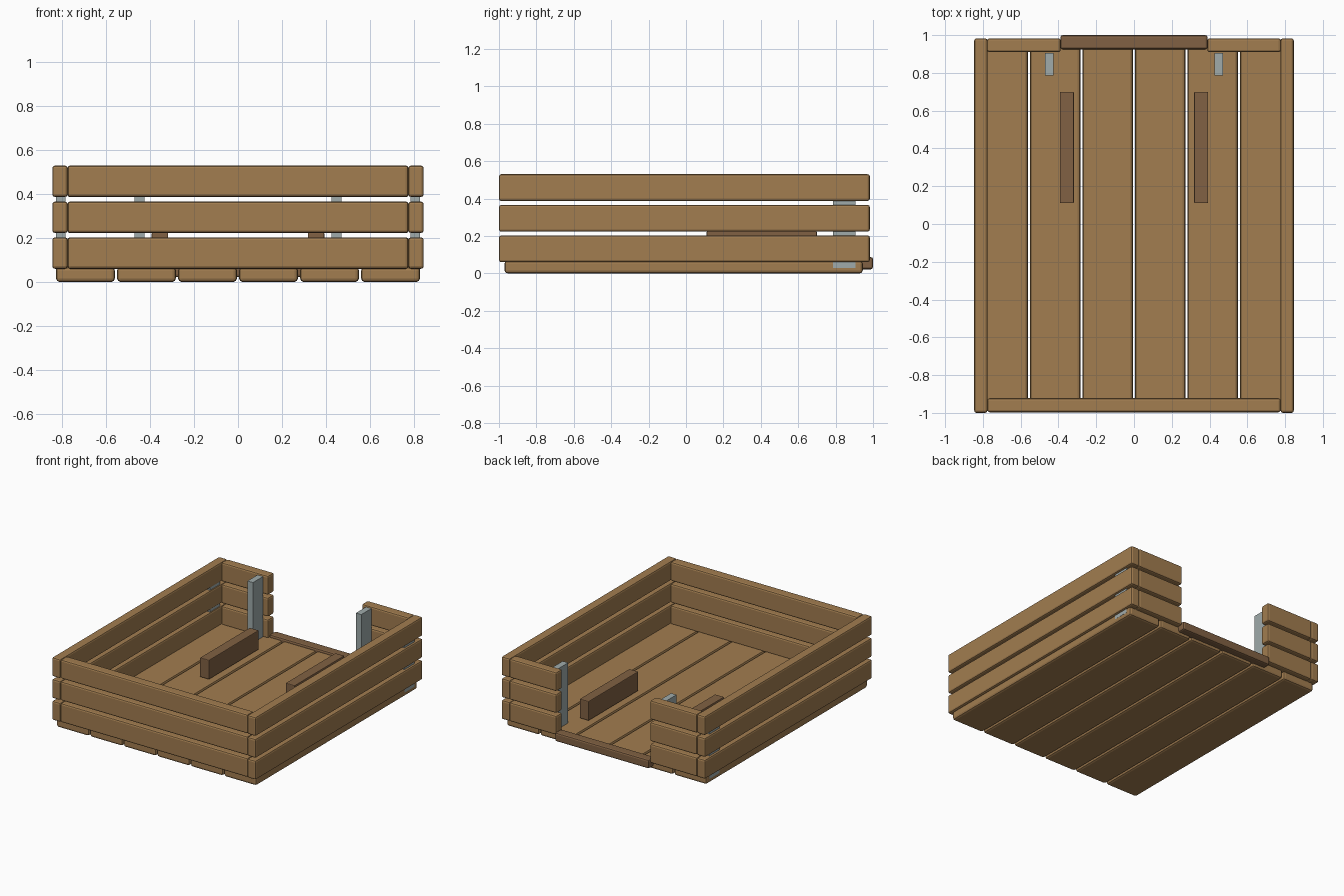
import bpy
import bmesh
from mathutils import Vector

if "Cube" in bpy.data.objects:
    bpy.data.objects.remove(bpy.data.objects["Cube"])


def material(name, rgb):
    m = bpy.data.materials.new(name)
    m.diffuse_color = (*rgb, 1)
    m.use_nodes = True
    m.node_tree.nodes["Principled BSDF"].inputs["Base Color"].default_value = m.diffuse_color
    return m


WOOD = material("wood", (0.36, 0.205, 0.08))
DARK = material("dark_wood", (0.22, 0.12, 0.056))
METAL = material("metal", (0.35, 0.41, 0.41))


def box(name, x, y, z, mat, bevel=0.012):
    """Rounded box from (min, max) ranges."""
    bm = bmesh.new()
    bmesh.ops.create_cube(bm, size=1)
    for v in bm.verts:
        v.co = Vector([(r[0] + r[1]) / 2 + c * (r[1] - r[0]) for r, c in zip((x, y, z), v.co)])
    if bevel:
        bmesh.ops.bevel(bm, geom=bm.edges[:], offset=bevel, segments=2,
                        profile=0.5, affect='EDGES', clamp_overlap=True)
    mesh = bpy.data.meshes.new(name)
    bm.to_mesh(mesh)
    bm.free()
    mesh.materials.append(mat)
    ob = bpy.data.objects.new(name, mesh)
    bpy.context.collection.objects.link(ob)
    return ob


def pair(name, x, y, z, mat, bevel=0.012):
    """Same box on the right and the left."""
    box(name + "_right", x, y, z, mat, bevel)
    box(name + "_left", (-x[1], -x[0]), y, z, mat, bevel)


# Floor planks
for i in range(6):
    c = -0.695 + i * 0.278
    box(f"floor_plank_{i + 1}", (c - 0.134, c + 0.134), (-0.97, 0.945), (0, 0.068), WOOD, 0.016)

# Three rows of wall slats, the back ones leaving an entrance
for i, z0 in enumerate((0.06, 0.223, 0.387)):
    z = (z0, z0 + 0.143)
    box(f"front_slat_{i + 1}", (-0.776, 0.776), (-0.997, -0.922), z, WOOD)
    pair(f"side_slat_{i + 1}", (0.776, 0.846), (-1, 0.983), z, WOOD)
    pair(f"back_slat_{i + 1}", (0.388, 0.778), (0.91, 0.983), z, WOOD)

# Metal posts beside the entrance and inside the side walls
pair("entrance_post", (0.427, 0.472), (0.787, 0.906), (0.03, 0.52), METAL, 0)
pair("corner_post", (0.785, 0.83), (0.787, 0.906), (0.03, 0.52), METAL, 0)

# Entrance sill and the two runners on the floor
box("entrance_sill", (-0.39, 0.39), (0.925, 1.0), (0.022, 0.087), DARK)
pair("floor_runner", (0.318, 0.393), (0.11, 0.70), (0.08, 0.225), DARK, 0.005)
